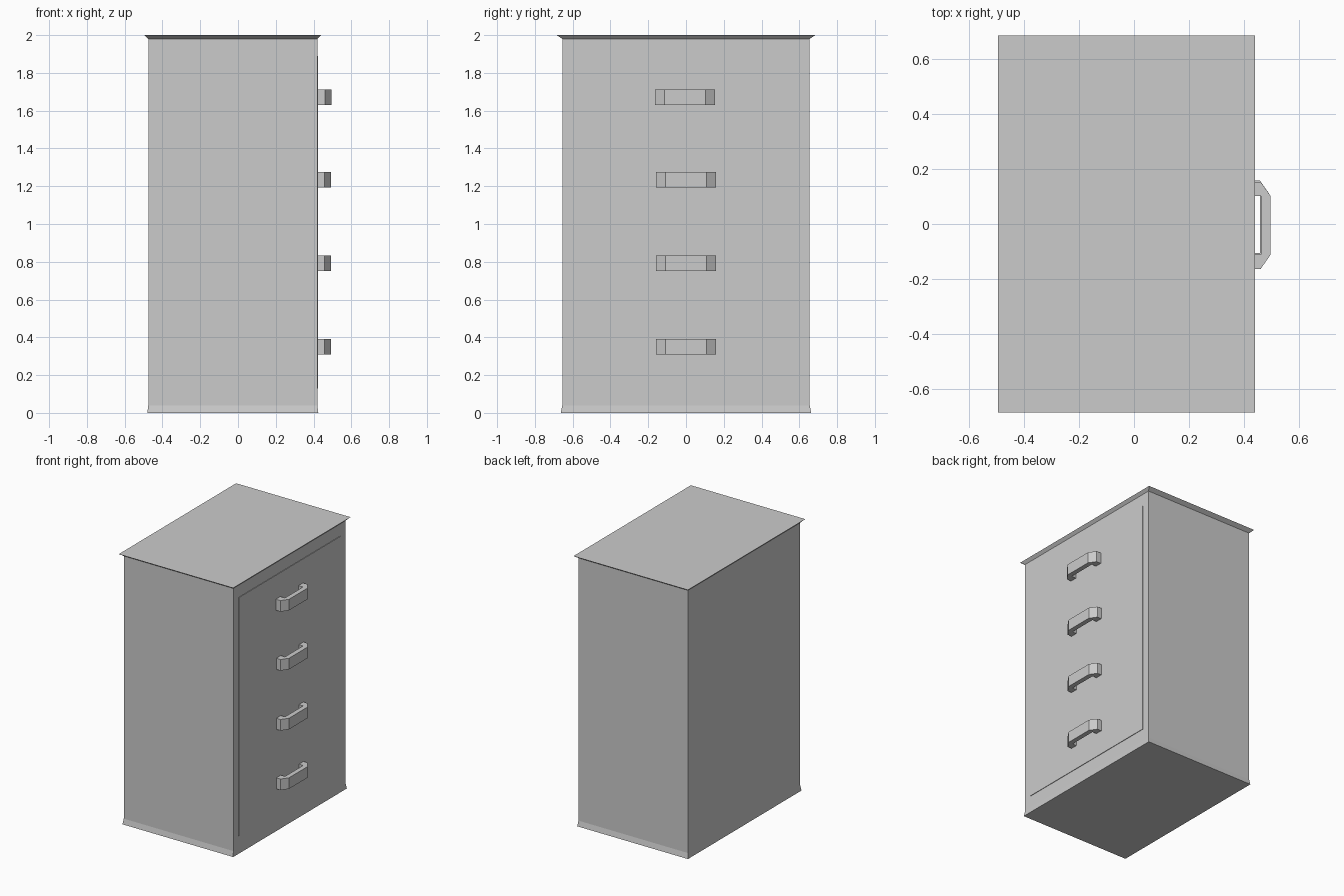
import bpy, bmesh

if "Cube" in bpy.data.objects:
    bpy.data.objects.remove(bpy.data.objects["Cube"])


def mesh_object(name, bm):
    bmesh.ops.recalc_face_normals(bm, faces=bm.faces[:])
    mesh = bpy.data.meshes.new(name)
    bm.to_mesh(mesh)
    bm.free()
    obj = bpy.data.objects.new(name, mesh)
    bpy.context.collection.objects.link(obj)
    return obj


def loft(name, levels, cx=-0.0275):
    """Stack of rectangles (half x, half y, z) joined into a closed solid."""
    bm = bmesh.new()
    rings = [[bm.verts.new((cx + sx * hx, sy * hy, z))
              for sx, sy in ((-1, -1), (1, -1), (1, 1), (-1, 1))]
             for hx, hy, z in levels]
    for a, b in zip(rings, rings[1:]):
        for i in range(4):
            j = (i + 1) % 4
            bm.faces.new((a[i], a[j], b[j], b[i]))
    bm.faces.new(rings[0][::-1])
    bm.faces.new(rings[-1])
    return mesh_object(name, bm)


def handle(name, x, y, z, height=0.082):
    """Chamfered pull bar: half profile mirrored in y, extruded upward."""
    outer = [(0.0, 0.158), (0.037, 0.158), (0.072, 0.108)]
    inner = [(0.0, 0.106), (0.037, 0.106)]
    bm = bmesh.new()
    out = outer + [(px, -py) for px, py in reversed(outer)]
    inn = inner + [(px, -py) for px, py in reversed(inner)]
    # pair outer and inner points so the bar is made of quads
    inn = [inn[0], inn[1], inn[1], inn[2], inn[2], inn[3]]
    made = {}

    def vert(p):
        if p not in made:
            made[p] = bm.verts.new((x + p[0], y + p[1], z - height / 2))
        return made[p]

    for i in range(5):
        ring = [out[i], out[i + 1], inn[i + 1], inn[i]]
        bm.faces.new([vert(p) for p in dict.fromkeys(ring)])
    ext = bmesh.ops.extrude_face_region(bm, geom=bm.faces[:], use_keep_orig=True)
    top = [g for g in ext["geom"] if isinstance(g, bmesh.types.BMVert)]
    bmesh.ops.translate(bm, verts=top, vec=(0, 0, height))
    return mesh_object(name, bm)


# Cabinet body with flared foot and flared top
loft("cabinet_body", [(0.4525, 0.663, 0.0), (0.4475, 0.655, 0.04),
                      (0.4475, 0.655, 1.98), (0.4675, 0.685, 2.0)])

# Thin raised panel on the drawer side
bpy.ops.mesh.primitive_cube_add(size=1, location=(0.4165, 0, 1.01))
panel = bpy.context.object
panel.name = "drawer_panel"
panel.scale = (0.015, 1.19, 1.76)

# Four drawer handles
for i, (x, y, z) in enumerate([(0.421, 0, 0.351), (0.421, 0, 0.791),
                               (0.421, 0, 1.234), (0.424, -0.005, 1.672)]):
    handle(f"drawer_handle_{i + 1}", x, y, z)
